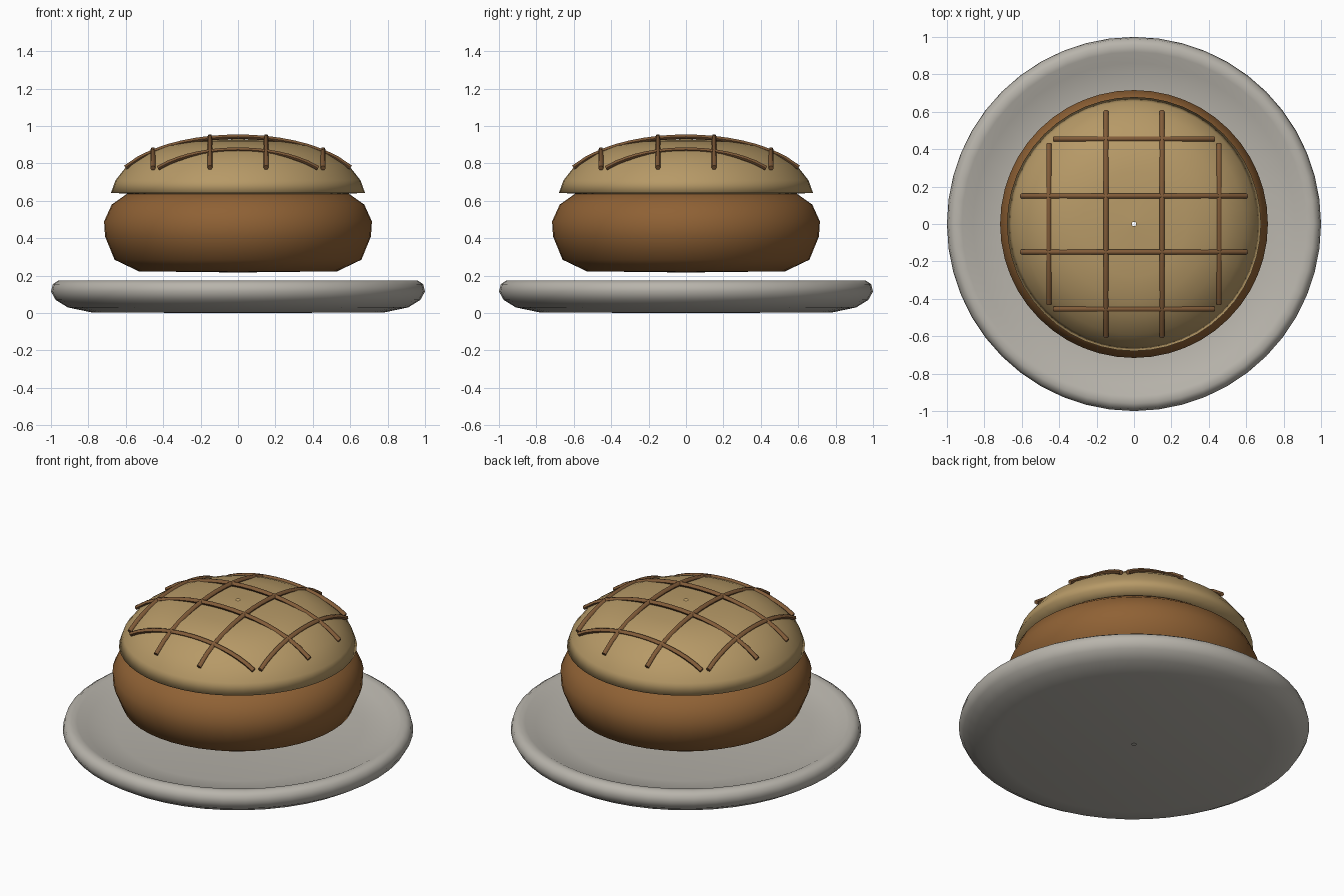
import bpy, bmesh
from math import cos, sin, pi, sqrt, radians

if "Cube" in bpy.data.objects:
    bpy.data.objects.remove(bpy.data.objects["Cube"])


def material(name, rgb):
    m = bpy.data.materials.new(name)
    m.diffuse_color = (*rgb, 1)
    m.use_nodes = True
    m.node_tree.nodes["Principled BSDF"].inputs["Base Color"].default_value = m.diffuse_color
    return m


def finish(ob, mat, angle=180):
    ob.data.materials.append(mat)
    bpy.ops.object.select_all(action='DESELECT')
    ob.select_set(True)
    bpy.context.view_layer.objects.active = ob
    bpy.ops.object.shade_smooth_by_angle(angle=radians(angle))


def lathe(name, profile, mat, n=48):
    """Spin an (r, z) profile around the z axis."""
    bm = bmesh.new()
    rings = []
    for r, z in profile:
        angles = [2 * pi * i / n for i in range(n)]
        rings.append([bm.verts.new((r * cos(a), r * sin(a), z)) for a in angles])
    for lo, hi in zip(rings, rings[1:]):
        for i in range(n):
            j = (i + 1) % n
            bm.faces.new((lo[i], lo[j], hi[j], hi[i]))
    me = bpy.data.meshes.new(name)
    bm.to_mesh(me)
    bm.free()
    ob = bpy.data.objects.new(name, me)
    bpy.context.collection.objects.link(ob)
    finish(ob, mat)


def crust_z(r):
    return 0.63 + 0.32 * sqrt(1 - (r / 0.7) ** 2)


def strip(name, offset, half, along_x, mat, steps=16):
    """Thin rod draped over the crust."""
    cu = bpy.data.curves.new(name, 'CURVE')
    cu.dimensions = '3D'
    cu.bevel_depth = 0.014
    cu.bevel_resolution = 1
    cu.use_fill_caps = True
    sp = cu.splines.new('POLY')
    sp.points.add(steps)
    for i, p in enumerate(sp.points):
        t = half * (2 * i / steps - 1)
        x, y = (t, offset) if along_x else (offset, t)
        p.co = (x, y, crust_z(sqrt(x * x + y * y)), 1)
    tmp = bpy.data.objects.new(name, cu)
    bpy.context.collection.objects.link(tmp)
    bpy.context.view_layer.update()
    me = bpy.data.meshes.new_from_object(
        tmp.evaluated_get(bpy.context.evaluated_depsgraph_get()))
    bpy.data.objects.remove(tmp)
    ob = bpy.data.objects.new(name, me)
    bpy.context.collection.objects.link(ob)
    me.materials.clear()
    finish(ob, mat, 60)


china = material("china", (0.48, 0.457, 0.41))
bread = material("bread", (0.275, 0.12, 0.035))
crust = material("crust", (0.47, 0.32, 0.135))
groove = material("groove", (0.22, 0.105, 0.04))

# Plate with rounded rim and shallow dish
lathe("plate", [(0.012, 0.0), (0.78, 0.003), (0.91, 0.03), (0.975, 0.07),
                (1.0, 0.115), (0.99, 0.155), (0.96, 0.175), (0.92, 0.17),
                (0.86, 0.14), (0.7, 0.115), (0.012, 0.10)], china)

# Bun body, tucked under the crust
lathe("bun", [(0.012, 0.217), (0.53, 0.223), (0.66, 0.285), (0.711, 0.41),
              (0.716, 0.49), (0.675, 0.58), (0.59, 0.64), (0.4, 0.68),
              (0.012, 0.70)], bread)

# Crust dome
lathe("crust", [(0.012, 0.637), (0.55, 0.635), (0.679, 0.643), (0.655, 0.71),
                (0.59, 0.792), (0.5, 0.853), (0.4, 0.896), (0.28, 0.916),
                (0.15, 0.925), (0.012, 0.93)], crust)

# Criss-cross strips
for along_x in (True, False):
    for k, (off, half) in enumerate([(-0.455, 0.428), (-0.15, 0.602),
                                     (0.15, 0.602), (0.455, 0.428)]):
        strip(f"strip_{'x' if along_x else 'y'}_{k + 1}", off, half, along_x, groove)
